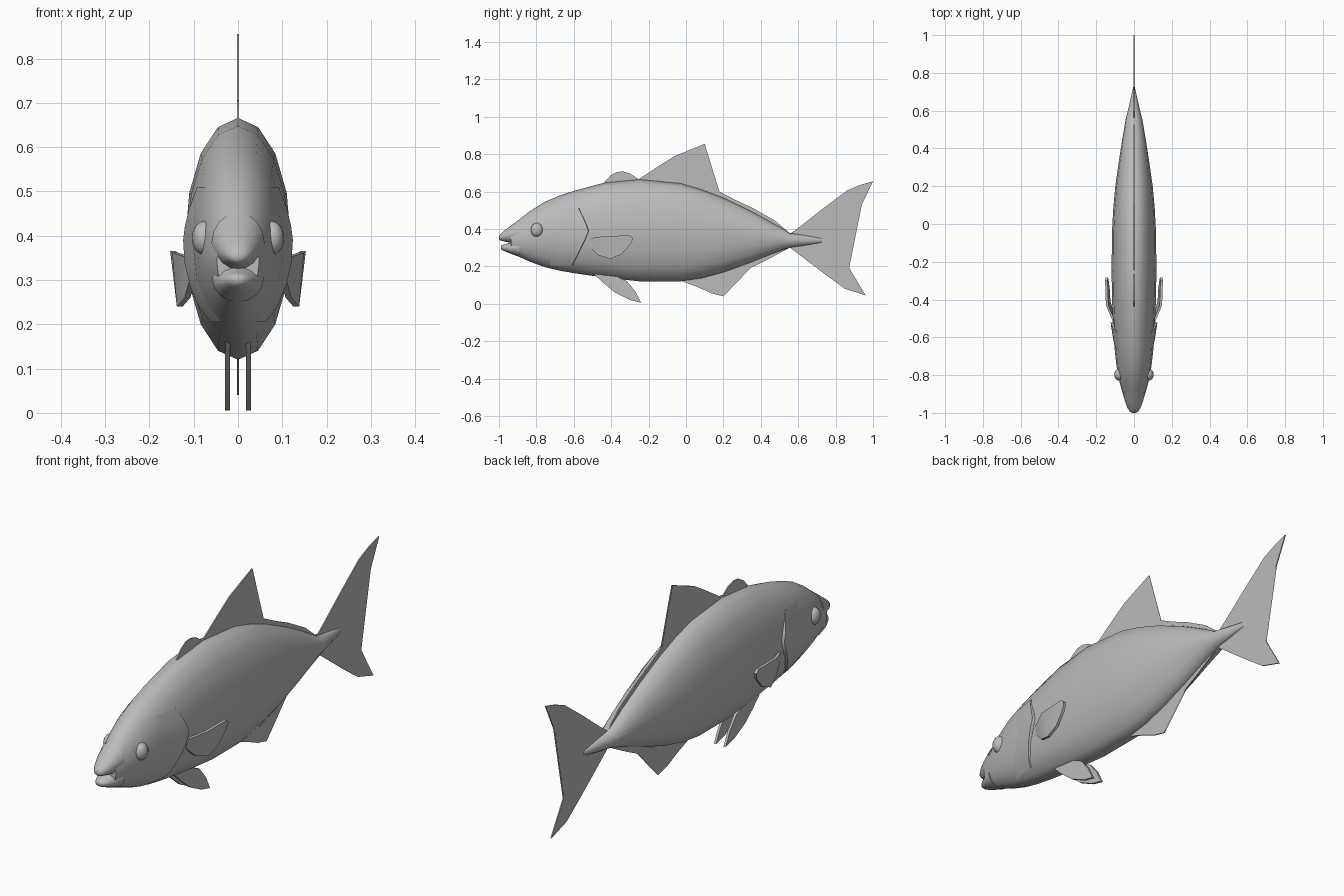
import bpy, bmesh, math

cube = bpy.data.objects.get("Cube")
if cube:
    bpy.data.objects.remove(cube, do_unlink=True)

grey = bpy.data.materials.new("fish_grey")
grey.use_nodes = True
grey.diffuse_color = (0.5, 0.5, 0.5, 1)
grey.node_tree.nodes["Principled BSDF"].inputs["Base Color"].default_value = (0.5, 0.5, 0.5, 1)


def finish(name, bm, angle=50):
    """Turn a bmesh into a named, smooth shaded object."""
    bmesh.ops.recalc_face_normals(bm, faces=bm.faces)
    mesh = bpy.data.meshes.new(name)
    bm.to_mesh(mesh)
    bm.free()
    mesh.materials.append(grey)
    ob = bpy.data.objects.new(name, mesh)
    bpy.context.collection.objects.link(ob)
    bpy.ops.object.select_all(action='DESELECT')
    ob.select_set(True)
    bpy.context.view_layer.objects.active = ob
    bpy.ops.object.shade_smooth_by_angle(angle=math.radians(angle))
    return ob


def loft(name, stations, sides=16):
    """Elliptical rings along y; each station is (y, bottom, top, half width)."""
    bm = bmesh.new()
    rings = []
    for y, lo, hi, w in stations:
        ring = []
        for i in range(sides):
            a = 2 * math.pi * i / sides
            ring.append(bm.verts.new((w * math.sin(a), y, (lo + hi) / 2 + (hi - lo) / 2 * math.cos(a))))
        rings.append(ring)
    for r, s in zip(rings, rings[1:]):
        for i in range(sides):
            j = (i + 1) % sides
            bm.faces.new((r[i], r[j], s[j], s[i]))
    bm.faces.new(rings[0])
    bm.faces.new(rings[-1])
    return finish(name, bm)


def fin(name, outline, thick=0.005, place=lambda y, z: 0.0):
    """Thin plate from a (y, z) outline; place gives x for each point."""
    bm = bmesh.new()
    flat = bm.faces.new([bm.verts.new((0, y, z)) for y, z in outline])
    bmesh.ops.triangulate(bm, faces=[flat])
    ext = bmesh.ops.extrude_face_region(bm, geom=bm.faces[:])
    moved = {g for g in ext["geom"] if isinstance(g, bmesh.types.BMVert)}
    for v in bm.verts:
        v.co.x = place(v.co.y, v.co.z) + (thick / 2 if v in moved else -thick / 2)
    return finish(name, bm, 35)


# Body
BODY = [
    (-0.935, 0.268, 0.415, 0.048), (-0.89, 0.25, 0.452, 0.062), (-0.835, 0.225, 0.495, 0.077),
    (-0.755, 0.196, 0.545, 0.092), (-0.68, 0.178, 0.577, 0.101), (-0.595, 0.163, 0.605, 0.108),
    (-0.435, 0.14, 0.648, 0.115), (-0.25, 0.12, 0.666, 0.119), (-0.03, 0.12, 0.645, 0.116),
    (0.08, 0.135, 0.613, 0.110), (0.20, 0.167, 0.567, 0.099), (0.34, 0.218, 0.50, 0.079),
    (0.45, 0.262, 0.44, 0.062), (0.555, 0.30, 0.378, 0.044), (0.64, 0.312, 0.366, 0.023),
    (0.73, 0.328, 0.35, 0.003)]
loft("body", BODY)

# Jaws with an open mouth between them
loft("upper_jaw", [(-0.89, 0.315, 0.452, 0.060), (-0.935, 0.325, 0.418, 0.049),
                   (-0.975, 0.334, 0.388, 0.034), (-0.994, 0.339, 0.371, 0.021),
                   (-1.0, 0.346, 0.362, 0.010)])
loft("lower_jaw", [(-0.89, 0.25, 0.355, 0.058), (-0.935, 0.267, 0.328, 0.046),
                   (-0.97, 0.281, 0.318, 0.030), (-0.985, 0.288, 0.314, 0.019),
                   (-0.99, 0.296, 0.309, 0.009)])


def surface_x(y, z):
    """Half width of the body at (y, z)."""
    for a, b in zip(BODY, BODY[1:]):
        if a[0] <= y <= b[0]:
            t = (y - a[0]) / (b[0] - a[0])
            lo, hi, w = (a[k] + t * (b[k] - a[k]) for k in (1, 2, 3))
            u = (2 * z - lo - hi) / (hi - lo)
            return w * math.sqrt(max(0, 1 - u * u))
    return 0


# Vertical fins and tail
fin("first_dorsal_fin", [(-0.44, 0.63), (-0.435, 0.652), (-0.405, 0.685), (-0.37, 0.705),
                         (-0.335, 0.707), (-0.30, 0.697), (-0.255, 0.667), (-0.255, 0.64)])
fin("second_dorsal_fin", [(-0.25, 0.64), (-0.25, 0.668), (-0.14, 0.74), (-0.06, 0.79), (0.10, 0.855),
                          (0.045, 0.775), (0.042, 0.735), (0.055, 0.685), (0.155, 0.612),
                          (0.265, 0.555), (0.36, 0.51), (0.475, 0.445), (0.555, 0.378), (0.45, 0.40),
                          (0.2, 0.53), (0.0, 0.6)])
fin("anal_fin", [(-0.03, 0.15), (-0.02, 0.12), (0.06, 0.09), (0.14, 0.055), (0.20, 0.04), (0.21, 0.05),
                 (0.19, 0.09), (0.205, 0.115), (0.24, 0.14), (0.315, 0.177), (0.42, 0.228),
                 (0.555, 0.30), (0.45, 0.30), (0.2, 0.22)])
fin("tail_fin", [(0.55, 0.37), (0.60, 0.405), (0.74, 0.515), (0.86, 0.605), (0.93, 0.635), (1.0, 0.655),
                 (0.94, 0.53), (0.85, 0.425), (0.80, 0.355), (0.79, 0.335), (0.81, 0.295), (0.865, 0.205),
                 (0.96, 0.045), (0.85, 0.08), (0.74, 0.16), (0.635, 0.24), (0.55, 0.305)])

# Paired parts
PECTORAL = [(-0.52, 0.31), (-0.515, 0.35), (-0.43, 0.362), (-0.30, 0.365), (-0.283, 0.35),
            (-0.295, 0.32), (-0.345, 0.265), (-0.405, 0.24), (-0.47, 0.26)]
PELVIC = [(-0.50, 0.165), (-0.40, 0.16), (-0.315, 0.12), (-0.27, 0.065), (-0.24, 0.005),
          (-0.30, 0.02), (-0.38, 0.06), (-0.44, 0.11)]
GILL_EDGE = [(0.51, -0.575), (0.46, -0.55), (0.42, -0.533), (0.39, -0.522), (0.34, -0.542),
             (0.29, -0.567), (0.24, -0.592), (0.205, -0.61)]
for side, s in (("left", 1), ("right", -1)):
    fin(side + "_pectoral_fin", PECTORAL, 0.013,
        lambda y, z: s * (0.106 + 0.4 * min(y + 0.52, 0.1) + 0.12 * (z - 0.36)))
    fin(side + "_pelvic_fin", PELVIC, 0.011, lambda y, z: s * (0.024 - 0.02 * max(0, z - 0.1)))

    # Eye
    bm = bmesh.new()
    bmesh.ops.create_uvsphere(bm, u_segments=16, v_segments=10, radius=1)
    for v in bm.verts:
        v.co = (s * 0.077 + v.co.x * 0.027, -0.797 + v.co.y * 0.033, 0.395 + v.co.z * 0.038)
    finish(side + "_eye", bm)

    # Gill cover: a patch that lifts off the body towards its rear edge
    bm = bmesh.new()
    rows = []
    for i, (z, edge) in enumerate(GILL_EDGE):
        lift = 0.013 * math.sin(math.pi * (i + 0.3) / (len(GILL_EDGE) - 0.4))
        row = []
        for dy, f in ((-0.14, -0.3), (-0.09, 0.25), (-0.04, 0.65), (0, 1), (0.004, -0.8)):
            x = surface_x(edge + dy, z) + lift * f
            row.append(bm.verts.new((s * x, edge + dy, z)))
        rows.append(row)
    for r, q in zip(rows, rows[1:]):
        for k in range(len(r) - 1):
            bm.faces.new((r[k], r[k + 1], q[k + 1], q[k]))
    cover = finish(side + "_gill_cover", bm)
    if sum(p.normal.x * s for p in cover.data.polygons) < 0:
        cover.data.flip_normals()
